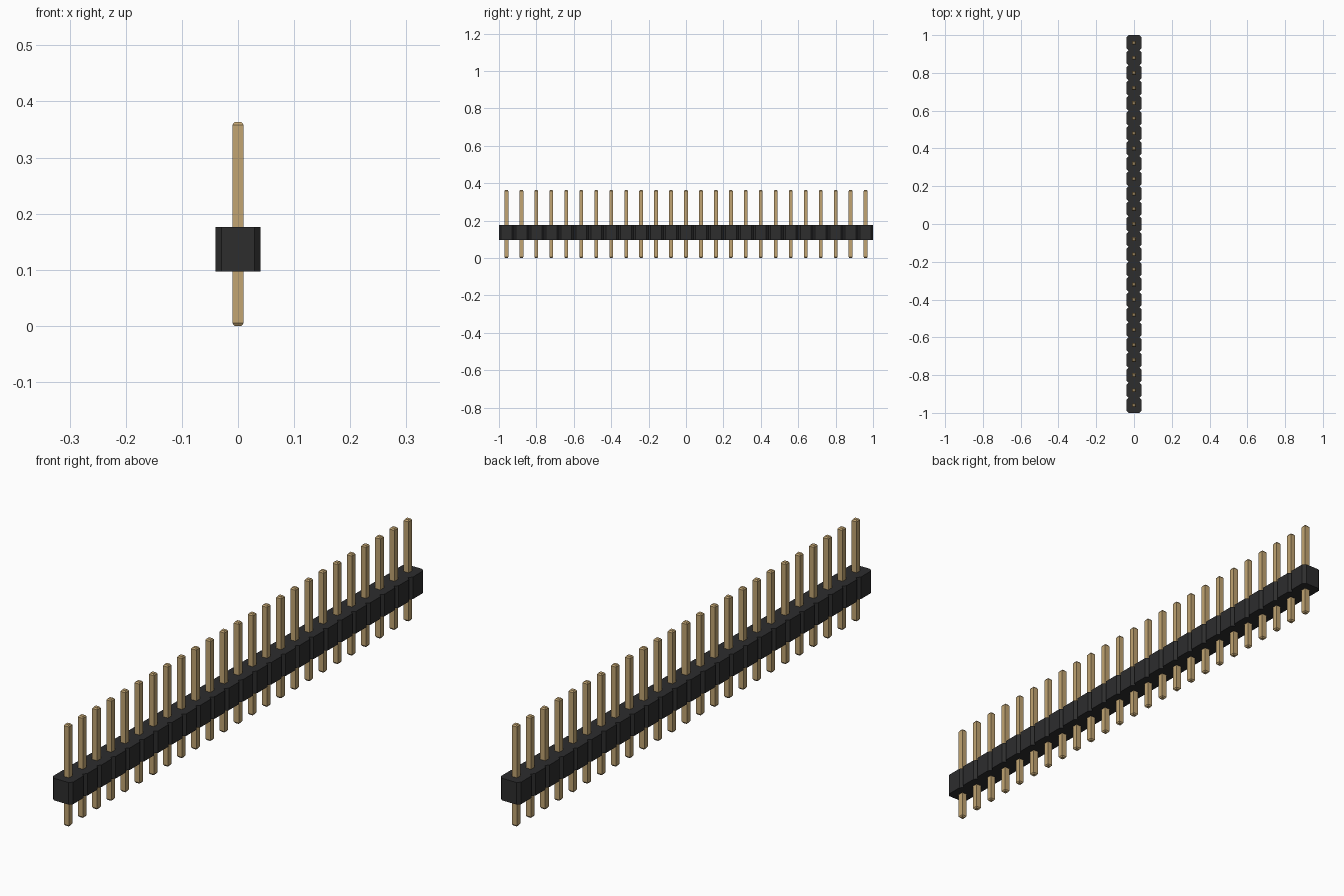
import bpy, bmesh

cube = bpy.data.objects.get("Cube")
if cube:
    bpy.data.objects.remove(cube, do_unlink=True)

COUNT, PITCH = 25, 0.08
HALF, CHAMFER = 0.04, 0.011
BASE_Z, TOP_Z = 0.097, 0.176
PIN_HALF, TIP_HALF, TIP_H, PIN_TOP = 0.01, 0.0065, 0.005, 0.363


def material(name, rgb, roughness):
    mat = bpy.data.materials.new(name)
    mat.use_nodes = True
    mat.diffuse_color = (*rgb, 1)
    bsdf = mat.node_tree.nodes["Principled BSDF"]
    bsdf.inputs["Base Color"].default_value = (*rgb, 1)
    bsdf.inputs["Roughness"].default_value = roughness
    return mat


def loft(name, rings, mat):
    """Skin a stack of matching closed rings and cap both ends."""
    bm = bmesh.new()
    loops = [[bm.verts.new(p) for p in ring] for ring in rings]
    for a, b in zip(loops, loops[1:]):
        for i in range(len(a)):
            j = (i + 1) % len(a)
            bm.faces.new((a[i], a[j], b[j], b[i]))
    bm.faces.new(loops[0][::-1])
    bm.faces.new(loops[-1])
    bmesh.ops.recalc_face_normals(bm, faces=bm.faces)
    mesh = bpy.data.meshes.new(name)
    bm.to_mesh(mesh)
    bm.free()
    mesh.materials.append(mat)
    obj = bpy.data.objects.new(name, mesh)
    bpy.context.collection.objects.link(obj)
    return obj


black = material("black plastic", (0.026, 0.026, 0.027), 0.6)
gold = material("gold metal", (0.54, 0.375, 0.17), 0.4)
centres = [(i - (COUNT - 1) / 2) * PITCH for i in range(COUNT)]

# Housing: a row of corner-chamfered cells with V notches between them
inner = HALF - CHAMFER
right_side = []
for i, y in enumerate(centres):
    right_side += [(inner, y - HALF)] if i == 0 else []
    right_side += [(HALF, y - inner), (HALF, y + inner), (inner, y + HALF)]
outline = right_side + [(-x, y) for x, y in reversed(right_side)]
loft("housing", [[(x, y, z) for x, y in outline] for z in (BASE_Z, TOP_Z)], black)


# Pins: square posts with tapered tips at both ends
def square(r, z):
    return [(-r, -r, z), (r, -r, z), (r, r, z), (-r, r, z)]


rings = [square(TIP_HALF, 0), square(PIN_HALF, TIP_H),
         square(PIN_HALF, PIN_TOP - TIP_H), square(TIP_HALF, PIN_TOP)]
first = loft("pin_01", rings, gold)
first.location.y = centres[0]
for i, y in enumerate(centres[1:], 2):
    pin = bpy.data.objects.new(f"pin_{i:02d}", first.data)
    pin.location.y = y
    bpy.context.collection.objects.link(pin)
